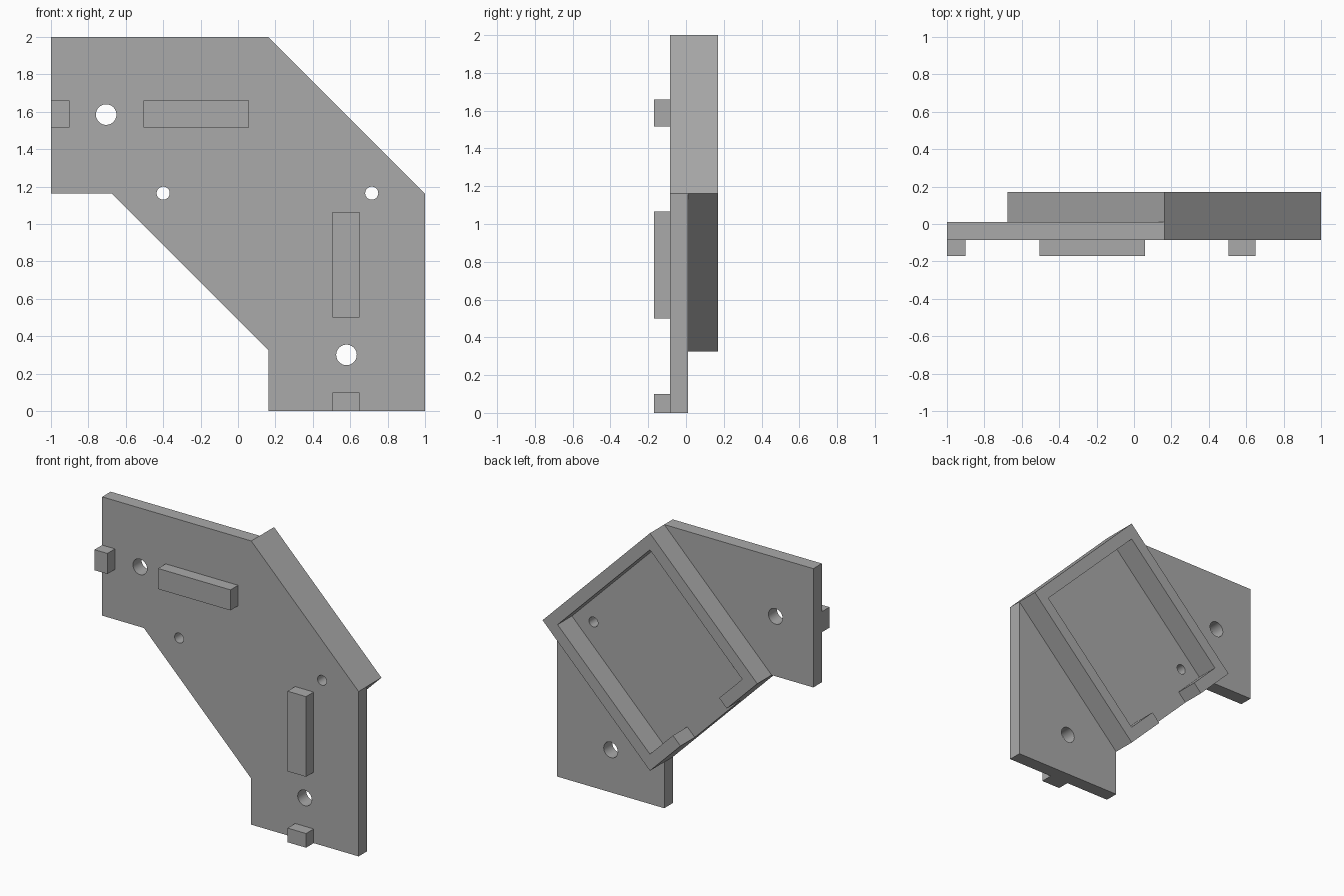
import bpy
import bmesh
import math
from mathutils import Matrix, Vector

cube = bpy.data.objects.get("Cube")
if cube:
    bpy.data.objects.remove(cube, do_unlink=True)

grey = bpy.data.materials.new("plain grey")
grey.use_nodes = True
GREY = (0.4, 0.4, 0.4, 1)
grey.diffuse_color = GREY
grey.node_tree.nodes["Principled BSDF"].inputs["Base Color"].default_value = GREY

FRONT, FACE, BACK, RIM = -0.17, -0.085, 0.01, 0.17


def add_object(name, bm):
    bmesh.ops.recalc_face_normals(bm, faces=bm.faces[:])
    mesh = bpy.data.meshes.new(name)
    bm.to_mesh(mesh)
    bm.free()
    mesh.materials.append(grey)
    obj = bpy.data.objects.new(name, mesh)
    bpy.context.collection.objects.link(obj)
    return obj


def prism(name, outline, y0, y1):
    """Extrude an x-z outline from y0 to y1."""
    bm = bmesh.new()
    face = bm.faces.new([bm.verts.new((x, y0, z)) for x, z in outline])
    new = bmesh.ops.extrude_face_region(bm, geom=[face])["geom"]
    verts = [v for v in new if isinstance(v, bmesh.types.BMVert)]
    bmesh.ops.translate(bm, verts=verts, vec=(0, y1 - y0, 0))
    return add_object(name, bm)


def tab(name, x0, x1, z0, z1):
    return prism(name, [(x0, z0), (x1, z0), (x1, z1), (x0, z1)], FRONT, FACE)


# Mounting plate: an L shape with both corners cut at 45 degrees
MID, STEP, LOW = 1.1625, 0.1625, 0.325
plate = prism("mounting_plate", [
    (-1, 2), (STEP, 2), (1, MID), (1, 0), (STEP, 0),
    (STEP, LOW), (-0.675, MID), (-1, MID)], FACE, BACK)

# Two large and two small bolt holes
bm = bmesh.new()
for x, z, r in [(-0.705, 1.585, 0.055), (0.58, 0.3, 0.055),
                (-0.4, 1.165, 0.035), (0.715, 1.165, 0.035)]:
    place = Matrix.Translation((x, 0, z)) @ Matrix.Rotation(math.pi / 2, 4, 'X')
    bmesh.ops.create_cone(bm, cap_ends=True, segments=40, radius1=r,
                          radius2=r, depth=1, matrix=place)
cutter = add_object("hole_cutter", bm)
cutter.hide_render = True

cut = plate.modifiers.new("holes", 'BOOLEAN')
cut.operation = 'DIFFERENCE'
cut.solver = 'EXACT'
cut.object = cutter
bpy.ops.object.select_all(action='DESELECT')
bpy.context.view_layer.objects.active = plate
plate.select_set(True)
bpy.ops.object.modifier_apply(modifier=cut.name)
bpy.data.objects.remove(cutter, do_unlink=True)
bpy.ops.object.shade_smooth_by_angle(angle=math.radians(30))

# Square rear frame, turned 45 degrees, with a gap in its lower side
half = 0.8375 / math.sqrt(2)
inner = half - 0.083
gap = 0.255
side = [(gap, -inner), (inner, -inner), (inner, inner)]
rim = [(half, half), (half, -half), (gap, -half)]
right_half = rim[::-1] + side[::-1]
outline = ([(gap, -half), (half, -half), (half, half), (-half, half),
            (-half, -half), (-gap, -half), (-gap, -inner), (-inner, -inner),
            (-inner, inner)] + side[::-1])
along = Vector((-1, 1)).normalized()
across = Vector((1, 1)).normalized()
centre = Vector((STEP, MID))
prism("rear_frame", [centre + along * u + across * v for u, v in outline],
      BACK, RIM)

# Locating tabs on the front
tab("upper_long_tab", -0.505, 0.06, 1.515, 1.66)
tab("upper_end_tab", -1, -0.9, 1.515, 1.66)
tab("lower_long_tab", 0.505, 0.65, 0.5, 1.065)
tab("lower_end_tab", 0.505, 0.65, 0, 0.1)
